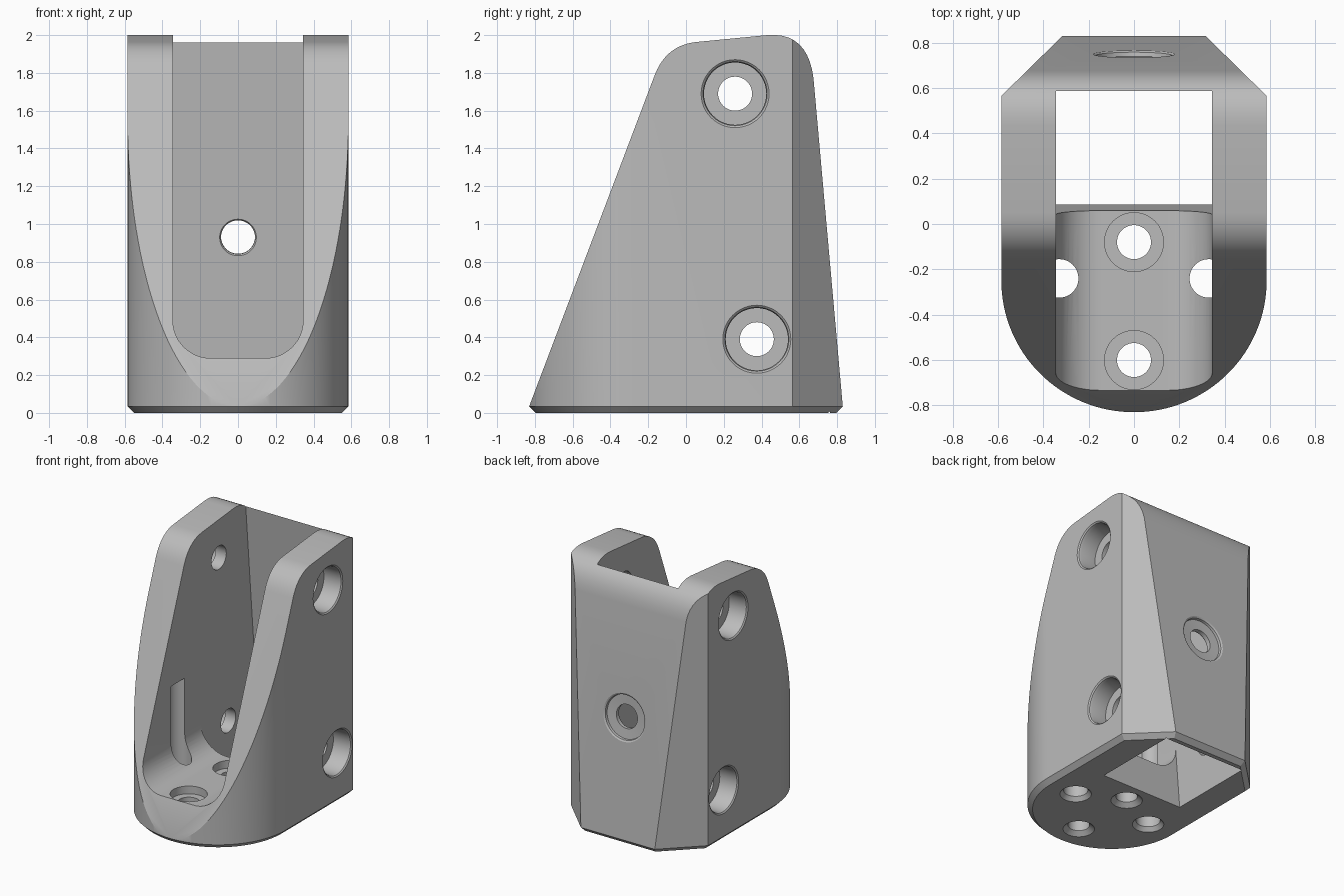
import bpy, bmesh, math
from mathutils import Vector

if "Cube" in bpy.data.objects:
    bpy.data.objects.remove(bpy.data.objects["Cube"])

SLOPE = 0.0893   # lean of the back wall, y per unit of z


def loft(name, rings):
    """Closed solid skinned through rings with equal point counts."""
    bm = bmesh.new()
    loops = [[bm.verts.new(p) for p in r] for r in rings]
    n = len(loops[0])
    for a, b in zip(loops, loops[1:]):
        for i in range(n):
            j = (i + 1) % n
            bm.faces.new((a[i], a[j], b[j], b[i]))
    bm.faces.new(loops[0])
    bm.faces.new(loops[-1])
    bmesh.ops.recalc_face_normals(bm, faces=bm.faces)
    me = bpy.data.meshes.new(name)
    bm.to_mesh(me)
    bm.free()
    ob = bpy.data.objects.new(name, me)
    bpy.context.collection.objects.link(ob)
    return ob


def boolean(target, cutter, op='DIFFERENCE'):
    mod = target.modifiers.new('cut', 'BOOLEAN')
    mod.operation, mod.object, mod.solver = op, cutter, 'EXACT'
    bpy.context.view_layer.objects.active = target
    bpy.ops.object.modifier_apply(modifier=mod.name)
    bpy.data.objects.remove(cutter)


def drill(target, origin, axis, steps, seg=48):
    """Cut a stepped round hole; steps are (distance along axis, radius)."""
    axis = Vector(axis).normalized()
    u = axis.orthogonal().normalized()
    v = axis.cross(u)
    rings = []
    for d, r in steps:
        c = Vector(origin) + axis * d
        rings.append([c + r * (math.cos(t) * u + math.sin(t) * v)
                      for t in (2 * math.pi * i / seg for i in range(seg))])
    boolean(target, loft('drill', rings))


def curve(a, b, c, n=10):
    """Rounded corner from a to c, pulled towards b."""
    return [tuple((1 - t)**2 * p + 2 * t * (1 - t) * q + t * t * r
                  for p, q, r in zip(a, b, c)) for t in (i / n for i in range(n + 1))]


def footprint(inset, z):
    w, r, k = 0.585 - inset, 0.58 - inset, inset * 0.41
    arc = [(w * math.cos(t), -0.25 + r * math.sin(t), z)
           for t in (math.pi + math.pi * i / 64 for i in range(65))]
    return arc + [(w, 0.565 - k, z), (0.315 - k, 0.83 - inset, z),
                  (-0.315 + k, 0.83 - inset, z), (-w, 0.565 - k, z)]


# Main body: round-fronted footprint trimmed to the tapered side profile
body = loft('bracket_body', [footprint(0.035, 0), footprint(0, 0.035), footprint(0, 2.1)])
side = ([(0.83 + 0.1 * SLOPE, -0.065), (-0.868, -0.065)]
        + curve((-0.165, 1.79), (-0.105, 1.945), (0.05, 1.963))
        + curve((0.43, 2.0), (0.645, 2.018), (0.675, 1.77)))
boolean(body, loft('profile', [[(x, y, z) for y, z in side] for x in (-1, 1)]), 'INTERSECT')

# U-shaped channel, open at the front and top, ending at the leaning back wall
W, FLOOR, R = 0.345, 0.29, 0.2
half = [(W - R + R * math.sin(t), FLOOR + R - R * math.cos(t))
        for t in (math.pi / 2 * i / 12 for i in range(13))] + [(W, 2.3)]
u_shape = [(-x, z) for x, z in reversed(half)] + half
boolean(body, loft('channel', [[(x, -1.2, z) for x, z in u_shape],
                               [(x, 0.762 - SLOPE * z, z) for x, z in u_shape]]))

# Rectangular opening through the floor beside the back wall
boolean(body, loft('floor_opening', [
    [(x, y - SLOPE * z, z) for x, y in ((-W, 0.085), (W, 0.085), (W, 0.762), (-W, 0.762))]
    for z in (-0.1, 0.6)]))

# Counterbored holes in both side walls
for s in (-1, 1):
    for y, z in ((0.26, 1.69), (0.375, 0.39)):
        drill(body, (s * 0.585, y, z), (-s, 0, 0),
              [(-0.05, 0.18), (0, 0.18), (0.008, 0.17), (0.025, 0.165),
               (0.15, 0.165), (0.15, 0.09), (0.32, 0.09)])

# Counterbored hole in the back wall
drill(body, (0, 0.83 - SLOPE * 0.9, 0.935), (0, -1, -SLOPE),
      [(-0.05, 0.18), (0, 0.18), (0.007, 0.168), (0.025, 0.165), (0.03, 0.09),
       (0.06, 0.09), (0.09, 0.11), (0.2, 0.11)])

# Screw holes in the floor, chamfered underneath
for y in (-0.08, -0.6):
    drill(body, (0, y, 0), (0, 0, 1),
          [(-0.05, 0.11), (0, 0.11), (0.03, 0.075), (0.23, 0.075), (0.23, 0.13), (0.5, 0.13)])

# Side screw holes running up as grooves in the channel walls
for s in (-1, 1):
    drill(body, (s * 0.33, -0.24, 0), (0, 0, 1),
          [(-0.05, 0.11), (0, 0.11), (0.03, 0.085), (0.92, 0.085)])

# Plain grey finish
grey = bpy.data.materials.new('grey')
grey.diffuse_color = (0.5, 0.5, 0.5, 1)
grey.use_nodes = True
grey.node_tree.nodes["Principled BSDF"].inputs["Base Color"].default_value = grey.diffuse_color
body.data.materials.clear()
body.data.materials.append(grey)
for p in body.data.polygons:
    p.material_index = 0
bpy.ops.object.select_all(action='DESELECT')
body.select_set(True)
bpy.context.view_layer.objects.active = body
bpy.ops.object.shade_smooth_by_angle(angle=math.radians(25))
